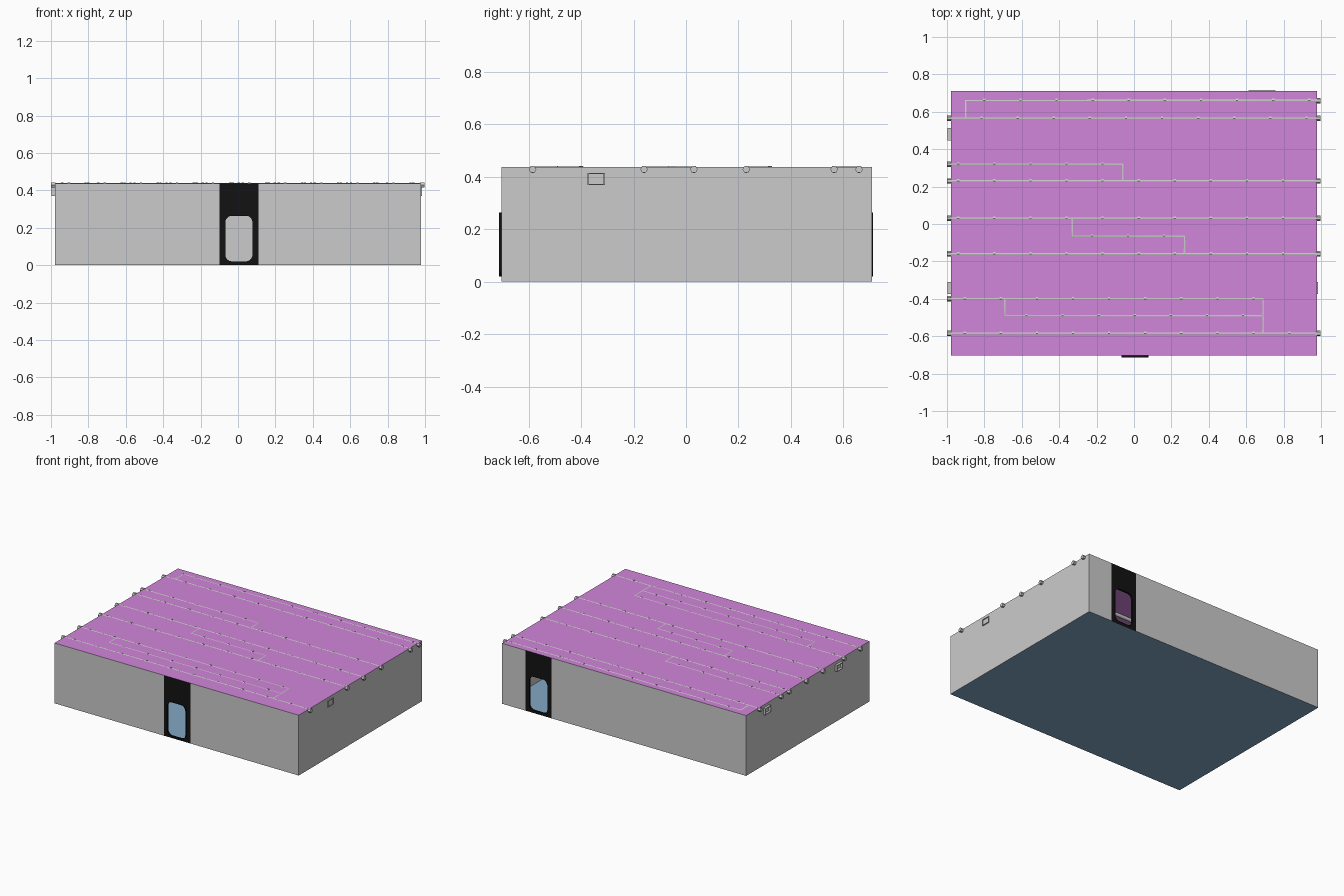
import bpy, bmesh, math
from mathutils import Vector, Matrix

if "Cube" in bpy.data.objects:
    bpy.data.objects.remove(bpy.data.objects["Cube"])

X, YF, YB, H = 0.979, -0.703, 0.710, 0.437   # room shell
PZ, PR = 0.4265, 0.0125                      # pipe height and radius


def mat(name, rgb):
    m = bpy.data.materials.new(name)
    m.diffuse_color = (*rgb, 1)
    m.use_nodes = True
    m.node_tree.nodes["Principled BSDF"].inputs["Base Color"].default_value = m.diffuse_color
    return m


PINK = mat("ceiling_pink", (0.64, 0.24, 0.70))
BLUE = mat("floor_blue", (0.23, 0.39, 0.56))
BLACK = mat("door_black", (0.006, 0.006, 0.006))


def finish(name, bm, material=None):
    me = bpy.data.meshes.new(name)
    bm.to_mesh(me)
    bm.free()
    ob = bpy.data.objects.new(name, me)
    bpy.context.collection.objects.link(ob)
    if material:
        me.materials.append(material)
    return ob


def sheet(name, quads, material=None):
    bm = bmesh.new()
    for q in quads:
        bm.faces.new([bm.verts.new(p) for p in q])
    return finish(name, bm, material)


def wall_quad(x0, x1, y):
    q = [(x0, y, 0), (x1, y, 0), (x1, y, H), (x0, y, H)]
    return q if y < 0 else q[::-1]


def rounded_loop(cx, w, z0, z1, r, seg=5):
    pts = []
    corners = [(cx + w - r, z0 + r, -90), (cx + w - r, z1 - r, 0),
               (cx - w + r, z1 - r, 90), (cx - w + r, z0 + r, 180)]
    for x, z, a in corners:
        for i in range(seg + 1):
            t = math.radians(a + 90 * i / seg)
            pts.append((x + r * math.cos(t), z + r * math.sin(t)))
    return pts


# Floor and ceiling
sheet("floor", [[(-X, YF, 0), (-X, YB, 0), (X, YB, 0), (X, YF, 0)]], BLUE)
sheet("ceiling", [[(-X, YF, H), (X, YF, H), (X, YB, H), (-X, YB, H)]], PINK)

# Side walls
sheet("right_wall", [[(X, YF, 0), (X, YB, 0), (X, YB, H), (X, YF, H)]])
sheet("left_wall", [[(-X, YB, 0), (-X, YF, 0), (-X, YF, H), (-X, YB, H)]])


# Front and back walls, each with a full-height black door panel and lined opening
def door_wall(side, y, cx, y_out, y_in):
    a, b = cx - 0.105, cx + 0.105
    sheet(side + "_wall", [wall_quad(-X, a, y), wall_quad(b, X, y)])
    loop = rounded_loop(cx, 0.0725, 0.02, 0.264, 0.035)
    bm = bmesh.new()
    edges = []
    for pts in (loop, [(a, 0), (b, 0), (b, H), (a, H)]):
        vs = [bm.verts.new((x, y, z)) for x, z in pts]
        edges += [bm.edges.new((vs[i - 1], vs[i])) for i in range(len(vs))]
    bmesh.ops.triangle_fill(bm, edges=edges, use_beauty=True,
                            normal=(0, -1 if y < 0 else 1, 0))
    finish(side + "_door_panel", bm, BLACK)
    bm = bmesh.new()
    rings = [[bm.verts.new((x, yy, z)) for x, z in loop] for yy in (y_out, y_in)]
    for i in range(len(loop)):
        bm.faces.new((rings[0][i - 1], rings[0][i], rings[1][i], rings[1][i - 1]))
    finish(side + "_door_liner", bm, BLACK)


door_wall("front", YF, 0.005, -0.714, -0.700)
door_wall("back", YB, 0.685, 0.713, 0.699)


# Ceiling pipes
def pipe(name, pts):
    cu = bpy.data.curves.new(name, 'CURVE')
    cu.dimensions = '3D'
    cu.bevel_depth = PR
    cu.bevel_resolution = 2
    cu.use_fill_caps = True
    sp = cu.splines.new('POLY')
    sp.points.add(len(pts) - 1)
    for p, (x, y) in zip(sp.points, pts):
        p.co = (x, y, PZ, 1)
    tmp = bpy.data.objects.new(name, cu)
    bpy.context.collection.objects.link(tmp)
    me = bpy.data.meshes.new_from_object(
        tmp.evaluated_get(bpy.context.evaluated_depsgraph_get()))
    bpy.data.objects.remove(tmp)
    me.name = name
    bpy.context.collection.objects.link(bpy.data.objects.new(name, me))


E = 0.985
paths = [
    [(E, 0.66), (-0.90, 0.66), (-0.90, 0.565)],
    [(-E, 0.565), (E, 0.565)],
    [(-E, 0.32), (-0.06, 0.32), (-0.06, 0.23)],
    [(-E, 0.23), (E, 0.23)],
    [(-E, 0.03), (E, 0.03)],
    [(-0.33, 0.03), (-0.33, -0.065), (0.27, -0.065), (0.27, -0.16)],
    [(-E, -0.16), (E, -0.16)],
    [(-E, -0.40), (0.69, -0.40), (0.69, -0.49)],
    [(-0.69, -0.40), (-0.69, -0.49), (0.69, -0.49), (0.69, -0.585)],
    [(-E, -0.585), (E, -0.585)],
]
for i, p in enumerate(paths):
    pipe(f"pipe_{i + 1}", p)


# Short bands around the pipes: clamps along the runs, collars at the walls
def bands(name, places, radius, length, z, sides):
    bm = bmesh.new()
    for x, y in places:
        m = (Matrix.Translation((x, y, z)) @ Matrix.Rotation(math.pi / 2, 4, 'Y'))
        bmesh.ops.create_cone(bm, cap_ends=True, segments=sides, radius1=radius,
                              radius2=radius, depth=length, matrix=m)
    finish(name, bm)


runs = [(0.66, -0.80, 10), (0.565, -0.815, 10), (0.32, -0.94, 5),
        (0.23, -0.94, 10), (0.03, -0.94, 10), (-0.065, -0.225, 3),
        (-0.16, -0.94, 10), (-0.40, -0.905, 9), (-0.49, -0.575, 7),
        (-0.585, -0.905, 10)]
bands("pipe_clamps", [(x + 0.193 * i, y) for y, x, n in runs for i in range(n)],
      0.0145, 0.012, PZ, 8)
right_y = (0.66, 0.565, 0.23, 0.03, -0.16, -0.585)
left_y = (0.565, 0.32, 0.23, 0.03, -0.16, -0.40, -0.585)
bands("wall_collars", [(0.986, y) for y in right_y] + [(-0.988, y) for y in left_y],
      0.0145, 0.024, 0.4285, 6)


# Rectangular air vents: open frames on the side walls
def vent(name, x_in, x_out, y):
    bm = bmesh.new()
    rings = []
    for w, h, x in ((0.033, 0.0235, x_in), (0.033, 0.0235, x_out),
                    (0.028, 0.0185, x_out), (0.028, 0.0185, x_in)):
        rings.append([bm.verts.new((x, y + sy * w, 0.392 + sz * h))
                      for sy, sz in ((-1, -1), (1, -1), (1, 1), (-1, 1))])
    for k in range(4):
        a, b = rings[k], rings[(k + 1) % 4]
        for i in range(4):
            bm.faces.new((a[i - 1], a[i], b[i], b[i - 1]))
    bmesh.ops.recalc_face_normals(bm, faces=bm.faces)
    finish(name, bm)


vent("right_vent", 0.965, 0.985, -0.342)
vent("left_vent_front", -0.965, -0.996, -0.342)
vent("left_vent_back", -0.965, -0.996, 0.48)
